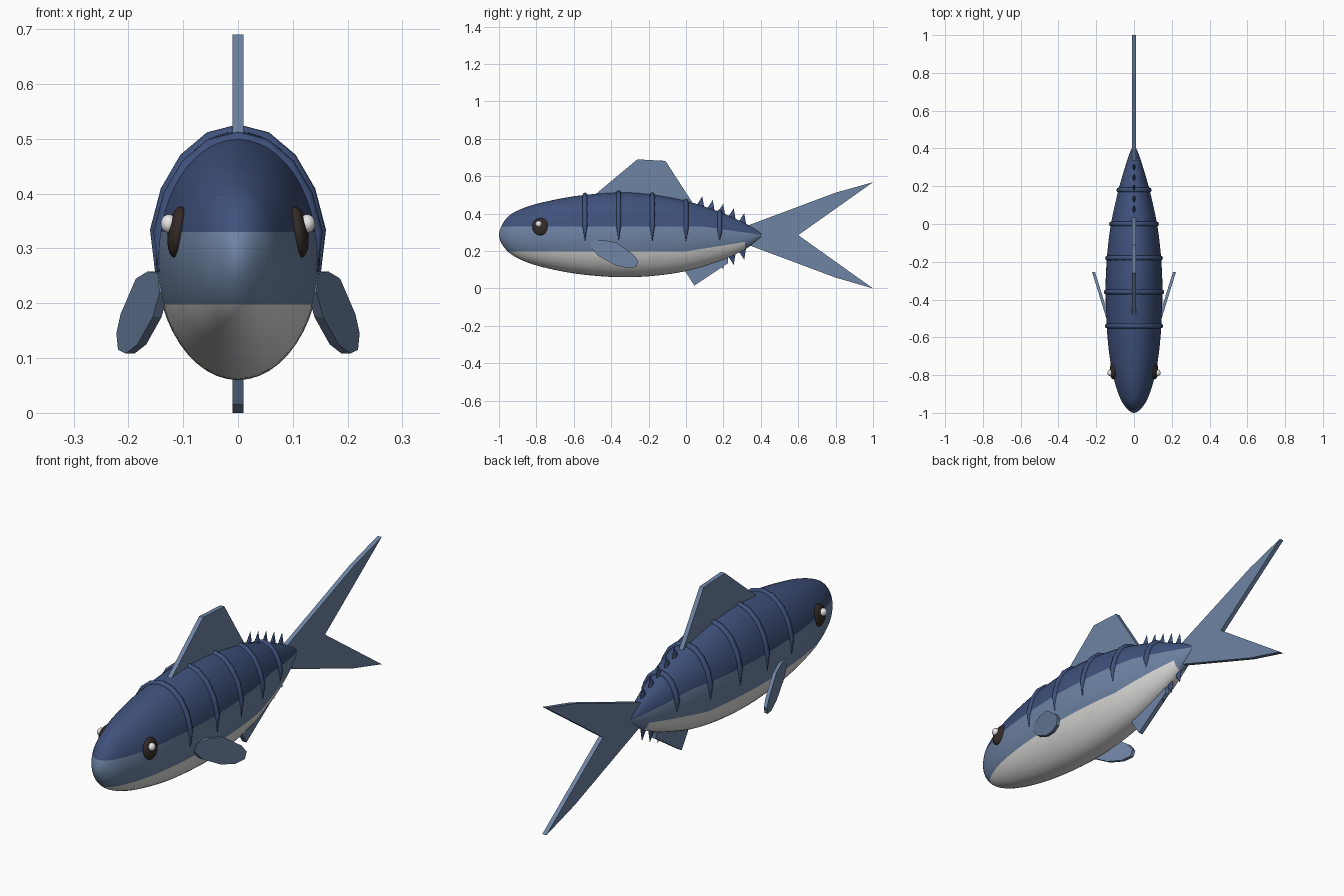
import bpy
import bmesh
from math import sin, cos, pi, radians
from mathutils import Vector, Matrix

if "Cube" in bpy.data.objects:
    bpy.data.objects.remove(bpy.data.objects["Cube"], do_unlink=True)


def material(name, color):
    mat = bpy.data.materials.new(name)
    mat.use_nodes = True
    mat.diffuse_color = (*color, 1)
    mat.node_tree.nodes["Principled BSDF"].inputs["Base Color"].default_value = (*color, 1)
    return mat


dark_blue = material("dark_blue", (0.05, 0.083, 0.2))
mid_blue = material("mid_blue", (0.155, 0.23, 0.37))
belly_white = material("belly_white", (0.72, 0.72, 0.71))
eye_brown = material("eye_brown", (0.035, 0.024, 0.02))
glint_white = material("glint_white", (0.9, 0.9, 0.9))


def finish(bm, name, mats, smooth=False):
    bmesh.ops.recalc_face_normals(bm, faces=bm.faces)
    for face in bm.faces:
        face.smooth = smooth
    mesh = bpy.data.meshes.new(name)
    bm.to_mesh(mesh)
    bm.free()
    for mat in mats:
        mesh.materials.append(mat)
    obj = bpy.data.objects.new(name, mesh)
    bpy.context.collection.objects.link(obj)
    return obj


# Body profile: y, top z, bottom z, half width
profile = [Vector(p) for p in (
    (-1, 0.285, 0.285, 0), (-0.96, 0.375, 0.205, 0.052), (-0.88, 0.425, 0.152, 0.089),
    (-0.75, 0.464, 0.11, 0.122), (-0.55, 0.499, 0.074, 0.144), (-0.3, 0.513, 0.06, 0.15),
    (-0.05, 0.48, 0.083, 0.13), (0.15, 0.42, 0.136, 0.09), (0.3, 0.356, 0.2, 0.048),
    (0.39, 0.307, 0.262, 0.017), (0.41, 0.285, 0.285, 0))]


def mirrored(p):
    return Vector((p[0], p[2], p[1], -p[3]))


def smooth_stations(points, steps=7):
    pts = [mirrored(points[1])] + points + [mirrored(points[-2])]
    result = []
    for a, b, c, d in zip(pts, pts[1:], pts[2:], pts[3:]):
        for i in range(steps):
            t = i / steps
            result.append(b + (c - a) * t / 2 + (a * 2 - b * 5 + c * 4 - d) * t * t / 2
                          + (b * 3 - a - c * 3 + d) * t ** 3 / 2)
    return result + [points[-1]]


stations = smooth_stations(profile)


def section_at(y):
    for a, b in zip(stations, stations[1:]):
        if a[0] <= y <= b[0]:
            return a.lerp(b, (y - a[0]) / (b[0] - a[0]))


def on_section(s, angle):
    mid, half = (s[1] + s[2]) / 2, (s[1] - s[2]) / 2
    return Vector((s[3] * cos(angle), s[0], mid + half * sin(angle)))


# Colour boundaries along the flank
def back_line(y):
    return 0.33 - 0.145 * max(0, y - 0.1)


def belly_line(y):
    return 0.198 + 0.16 * max(0, y)


def build_body(sides=48):
    bm = bmesh.new()
    rings = [[bm.verts.new(on_section(s, 2 * pi * i / sides)) for i in range(sides)]
             for s in stations[1:-1]]
    for a, b in zip(rings, rings[1:]):
        for i in range(sides):
            j = (i + 1) % sides
            bm.faces.new((a[i], a[j], b[j], b[i]))
    for ring, s in ((rings[0], stations[0]), (rings[-1], stations[-1])):
        tip = bm.verts.new((0, s[0], s[1]))
        for i in range(sides):
            bm.faces.new((ring[i], ring[(i + 1) % sides], tip))
    # Cut crisp edges where the colours meet
    for y, z, slope in ((0, 0.33, 0), (0, 0.198, 0), (0.1, 0.33, -0.145), (0, 0.198, 0.16)):
        bmesh.ops.bisect_plane(bm, geom=bm.verts[:] + bm.edges[:] + bm.faces[:], dist=1e-5,
                               plane_co=(0, y, z), plane_no=(0, -slope, 1))
    for face in bm.faces:
        c = face.calc_center_median()
        if c.z > back_line(c.y):
            face.material_index = 0
        elif c.z < belly_line(c.y) and c.y < 0.31:
            face.material_index = 2
        else:
            face.material_index = 1
    finish(bm, "body", (dark_blue, mid_blue, belly_white), True)


build_body()


# Flat fins extruded across x, optionally swept outwards
def plate(name, outline, mat, thick=0.02, place=lambda y: 0):
    bm = bmesh.new()
    left, right = ([bm.verts.new((place(y) + side * thick / 2, y, z)) for y, z in outline]
                   for side in (1, -1))
    bm.faces.new(left)
    bm.faces.new(right[::-1])
    for i in range(len(outline)):
        j = (i + 1) % len(outline)
        bm.faces.new((left[i], right[i], right[j], left[j]))
    return finish(bm, name, (mat,))


plate("dorsal_fin", ((-0.5, 0.49), (-0.26, 0.69), (-0.11, 0.682), (0.05, 0.435), (-0.2, 0.42)), mid_blue)
plate("anal_fin", ((-0.03, 0.13), (0.045, 0.015), (0.225, 0.135), (0.225, 0.21)), mid_blue)
plate("tail_fin", ((0.3, 0.325), (0.8, 0.512), (1, 0.568), (0.6, 0.285),
                   (1, 0), (0.8, 0.058), (0.3, 0.245)), mid_blue)

pectoral = ((-0.5, 0.255), (-0.44, 0.258), (-0.37, 0.245), (-0.28, 0.18), (-0.255, 0.145),
            (-0.265, 0.115), (-0.31, 0.108), (-0.38, 0.125), (-0.47, 0.175), (-0.51, 0.22))
for side, label in ((1, "left"), (-1, "right")):
    plate(label + "_pectoral_fin", pectoral, mid_blue, 0.016,
          lambda y: side * (0.138 + 0.31 * (y + 0.5)))


# Raised bands over the back
def band(index, y, segments=10):
    curve = bpy.data.curves.new("back_band", "CURVE")
    curve.dimensions = "3D"
    curve.bevel_depth = 0.013
    curve.bevel_resolution = 2
    curve.use_fill_caps = True
    spline = curve.splines.new("POLY")
    spline.points.add(segments)
    s = section_at(y)
    for i, point in enumerate(spline.points):
        angle = radians(-8 + 196 * i / segments)
        point.co = (*on_section(s, angle), 1)
        point.radius = 0.15 if i in (0, segments) else 1
    obj = bpy.data.objects.new("back_band_%d" % index, curve)
    bpy.context.collection.objects.link(obj)
    curve.materials.append(dark_blue)
    bpy.ops.object.select_all(action="DESELECT")
    obj.select_set(True)
    bpy.context.view_layer.objects.active = obj
    bpy.ops.object.convert(target="MESH")


for n in range(5):
    band(n + 1, -0.54 + 0.18 * n)


# Small pointed finlets above and below the tail stalk
def finlet(name, y, direction):
    s = section_at(y)
    base = s[1] if direction > 0 else s[2]
    bm = bmesh.new()
    bmesh.ops.create_cone(bm, cap_ends=True, segments=8, radius1=0.027, radius2=0, depth=0.07)
    lean = Matrix.Rotation(radians(-12 * direction), 4, "X")
    flip = Matrix.Diagonal((0.4, 1, direction, 1))
    bm.transform(Matrix.Translation((0, y, base + 0.014 * direction)) @ lean @ flip)
    finish(bm, name, (dark_blue,))


for n in range(5):
    y = 0.08 + 0.056 * n
    finlet("upper_finlet_%d" % (n + 1), y, 1)
    finlet("lower_finlet_%d" % (n + 1), y, -1)


# Eyes with a round glint
def ball(name, centre, size, tilt, mat):
    bm = bmesh.new()
    bmesh.ops.create_uvsphere(bm, u_segments=20, v_segments=12, radius=1)
    bm.transform(Matrix.Translation(centre) @ Matrix.Rotation(tilt, 4, "Y")
                 @ Matrix.Diagonal((*size, 1)))
    finish(bm, name, (mat,), True)


for side, label in ((1, "left"), (-1, "right")):
    ball(label + "_eye", (side * 0.11, -0.777, 0.33), (0.018, 0.045, 0.047),
         -side * radians(8), eye_brown)
    ball(label + "_eye_glint", (side * 0.126, -0.788, 0.345), (0.015, 0.017, 0.017), 0, glint_white)
